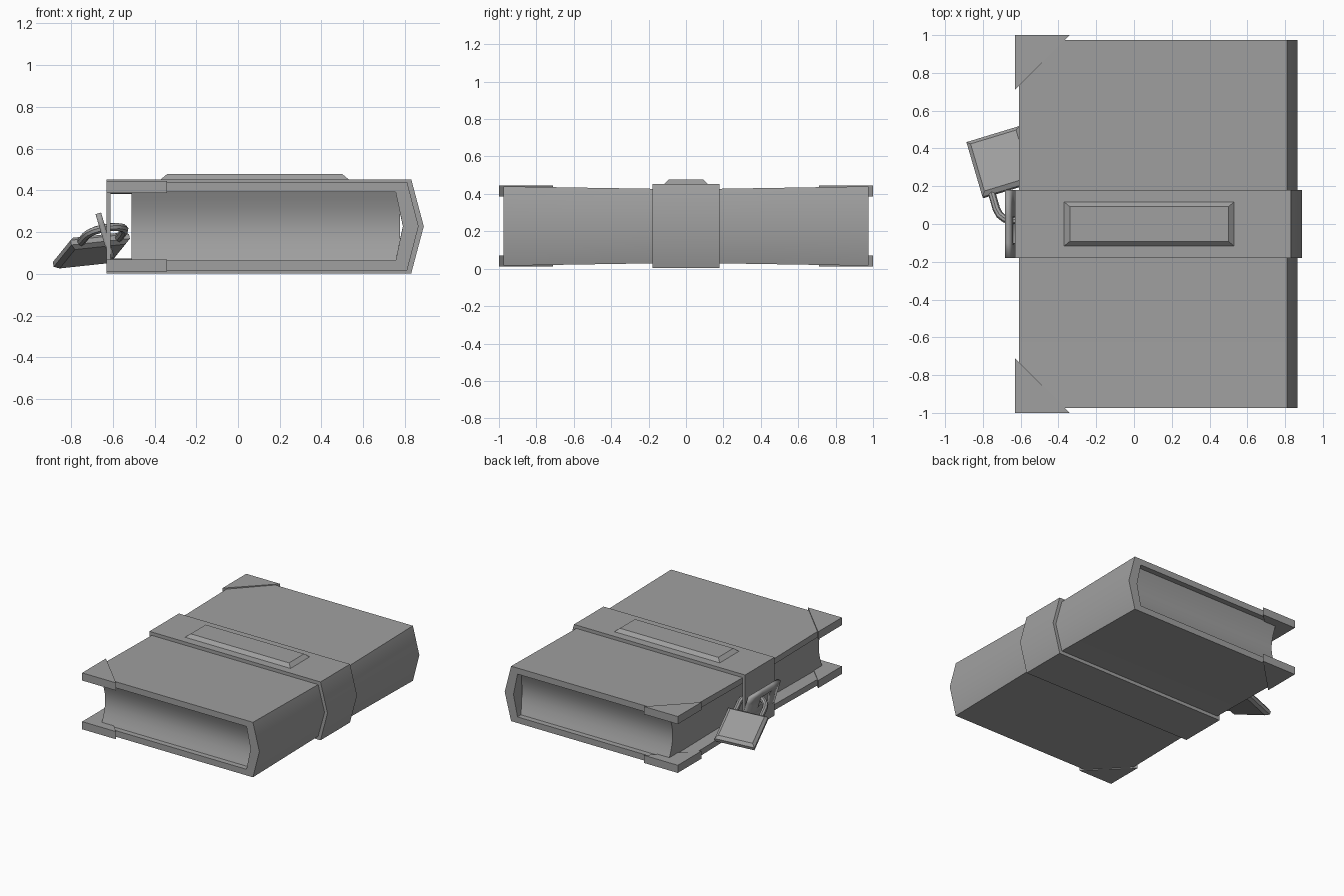
import bpy, bmesh, math
from mathutils import Vector

cube = bpy.data.objects.get("Cube")
if cube:
    bpy.data.objects.remove(cube, do_unlink=True)

grey = bpy.data.materials.new("plain_grey")
grey.use_nodes = True
colour = (0.35, 0.35, 0.35, 1)
grey.diffuse_color = colour
grey.node_tree.nodes["Principled BSDF"].inputs["Base Color"].default_value = colour


def finish(name, bm):
    """Turn a bmesh into a named grey object with sharp edges kept."""
    bmesh.ops.recalc_face_normals(bm, faces=bm.faces)
    mesh = bpy.data.meshes.new(name)
    bm.to_mesh(mesh)
    bm.free()
    obj = bpy.data.objects.new(name, mesh)
    bpy.context.collection.objects.link(obj)
    mesh.materials.append(grey)
    bpy.ops.object.select_all(action="DESELECT")
    obj.select_set(True)
    bpy.context.view_layer.objects.active = obj
    bpy.ops.object.shade_smooth_by_angle(angle=math.radians(35))
    return obj


def loft(name, sections, closed=False):
    """Bridge matching point loops; cap the ends unless the loft is closed."""
    bm = bmesh.new()
    rings = [[bm.verts.new(p) for p in s] for s in sections]
    n = len(rings[0])
    pairs = list(zip(rings, rings[1:])) + ([(rings[-1], rings[0])] if closed else [])
    for a, b in pairs:
        for i in range(n):
            j = (i + 1) % n
            bm.faces.new((a[i], a[j], b[j], b[i]))
    if not closed:
        bm.faces.new(rings[0])
        bm.faces.new(rings[-1])
    return finish(name, bm)


MID = 0.228

# Cover: a C-shaped section, pinched slightly under the strap
half = [(-0.61, 0.165), (0.755, 0.165), (0.79, 0), (0.865, 0), (0.81, 0.212), (-0.61, 0.212)]
upper_in, upper_out = half[:3], half[3:]
section = (upper_in + [(x, -z) for x, z in reversed(upper_in[:2])]
           + [(x, -z) for x, z in reversed(upper_out[1:])] + upper_out)
loft("cover", [[(x, y, MID + z * s) for x, z in section]
               for y, s in ((-0.975, 1), (-0.18, 0.94), (0.18, 0.94), (0.975, 1))])

# Pages: block whose two ends are hollowed
curve = [(0.94 - 0.05 * math.cos(t * math.pi / 8), 0.18 * t / 4) for t in range(-4, 5)]
block = [(y, z) for y, z in curve] + [(-y, -z) for y, z in curve]
loft("pages", [[(x, y, MID + z) for y, z in block] for x in (-0.51, 0.775)])

# Corner protectors: triangular prisms on all four free corners
for sy, end in ((-1, "front"), (1, "back")):
    for low, level in ((0.387, "upper"), (0.011, "lower")):
        tri = [(-0.63, sy), (-0.34, sy), (-0.63, 0.71 * sy)]
        loft(f"{level}_{end}_corner", [[(x, y, z) for x, y in tri] for z in (low, low + 0.059)])

# Strap: closed band around the book
outer = [(-0.63, 0.003), (0.83, 0.003), (0.89, MID), (0.83, 0.453), (-0.63, 0.453)]
inner = [(-0.61, 0.04), (0.80, 0.04), (0.85, MID), (0.80, 0.42), (-0.61, 0.42)]
loft("strap", [[(x, y, z) for x, z in loop] for loop, y in
               ((outer, -0.18), (outer, 0.18), (inner, 0.18), (inner, -0.18))], closed=True)

# Title plaque: raised plate with sloping rim
loft("plaque", [[(0.08 + sx * w, sy * d, z) for sx, sy in ((-1, -1), (1, -1), (1, 1), (-1, 1))]
                for w, d, z in ((0.45, 0.117, 0.44), (0.45, 0.117, 0.453), (0.42, 0.092, 0.478))])

# Clasp plate: leaning plate with a slot for the shackle
bm = bmesh.new()
ys, zs = (-0.18, -0.10, 0.04, 0.18), (0.075, 0.15, 0.24, 0.29)
grid = [[bm.verts.new((-0.605 - (z - 0.075) * 0.3, y, z)) for y in ys] for z in zs]
for r in range(3):
    for c in range(3):
        if (r, c) != (1, 1):
            bm.faces.new((grid[r][c], grid[r][c + 1], grid[r + 1][c + 1], grid[r + 1][c]))
clasp = finish("clasp_plate", bm)
solid = clasp.modifiers.new("thickness", "SOLIDIFY")
solid.thickness = 0.028
solid.offset = 0

# Padlock body: slab hanging at a tilt, with sloping rims
outer_end = Vector((-0.885, 0.43, 0.045))
across = Vector((0.28, 0.085, 0.03))
along = Vector((0.085, -0.29, 0.105))
normal = -across.cross(along).normalized()
body = []
for inset, h in ((0.07, -0.03), (0, -0.012), (0, 0.012), (0.07, 0.03)):
    a, b = inset, 1 - inset
    body.append([outer_end + across * u + along * v + normal * h
                 for u, v in ((a, a), (b, a), (b, b), (a, b))])
loft("padlock_body", body)

# Padlock shackle: bent round bar leaving the top of the body
top_mid = outer_end + along * 0.95 + across * 0.5
u, v = across.normalized(), along.normalized()
radius = 0.095
path = [top_mid - u * radius]
path += [top_mid + v * 0.1 - u * radius * math.cos(k * math.pi / 8)
         + v * radius * math.sin(k * math.pi / 8) for k in range(9)]
path.append(top_mid + u * radius)
rings = []
for i, p in enumerate(path):
    tangent = (path[min(i + 1, len(path) - 1)] - path[max(i - 1, 0)]).normalized()
    side = tangent.cross(normal).normalized()
    rings.append([p + 0.02 * (side * math.cos(k * math.pi / 4) + normal * math.sin(k * math.pi / 4))
                  for k in range(8)])
loft("padlock_shackle", rings)
